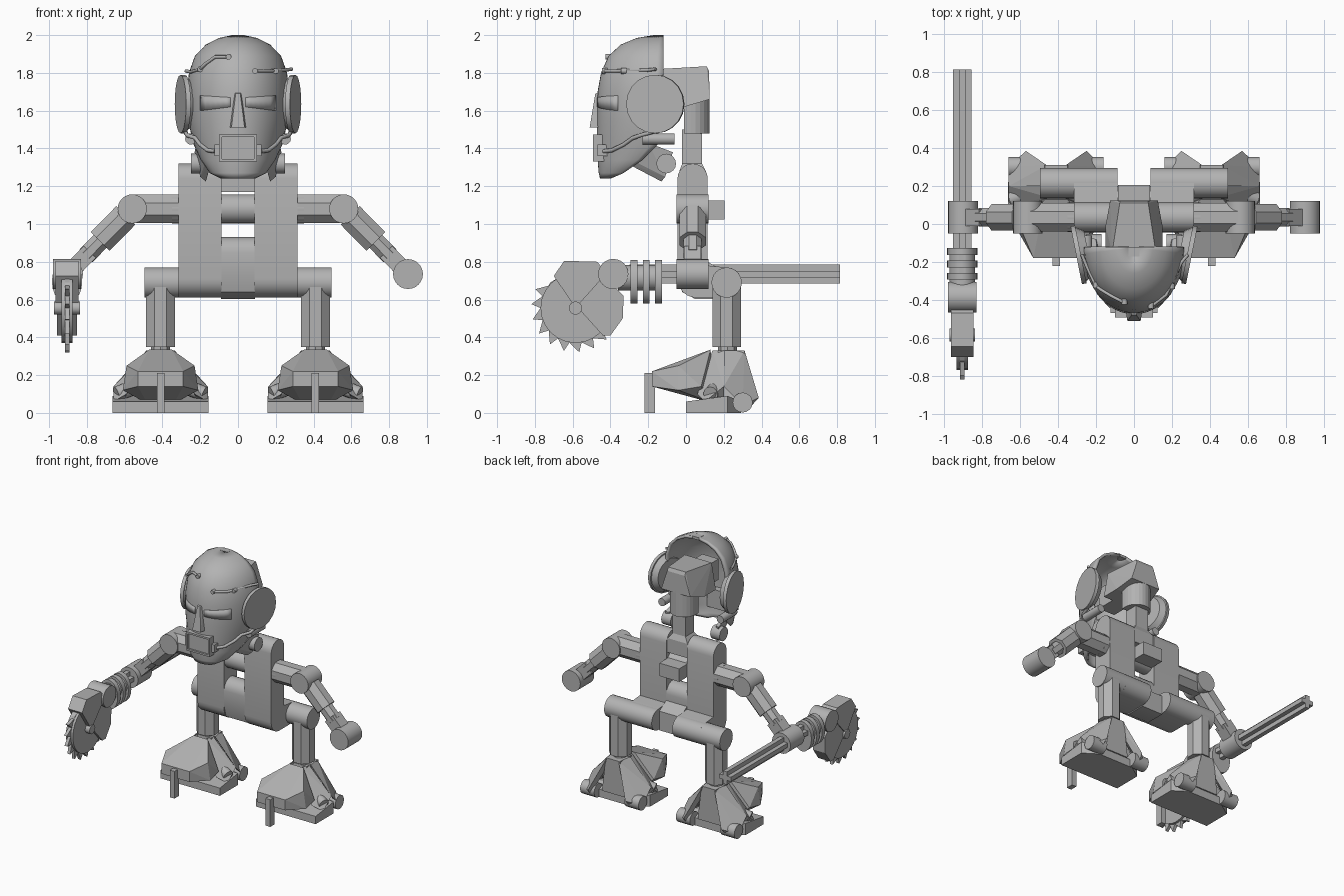
import bpy, bmesh, math
from mathutils import Vector, Matrix

if "Cube" in bpy.data.objects:
    bpy.data.objects.remove(bpy.data.objects["Cube"])

grey = bpy.data.materials.new("plain_grey")
grey.diffuse_color = (0.45, 0.45, 0.45, 1)
grey.use_nodes = True
grey.node_tree.nodes["Principled BSDF"].inputs["Base Color"].default_value = grey.diffuse_color


def finish(name, bm, smooth=False, recalc=True):
    if recalc:
        bmesh.ops.recalc_face_normals(bm, faces=bm.faces)
    me = bpy.data.meshes.new(name)
    bm.to_mesh(me)
    bm.free()
    ob = bpy.data.objects.new(name, me)
    bpy.context.collection.objects.link(ob)
    me.materials.append(grey)
    if smooth:
        bpy.ops.object.select_all(action='DESELECT')
        ob.select_set(True)
        bpy.context.view_layer.objects.active = ob
        bpy.ops.object.shade_smooth_by_angle(angle=math.radians(35))
    return ob


def cyl(name, a, b, r, seg=24, r2=None, scale=(1, 1), turn=0):
    a, b = Vector(a), Vector(b)
    bm = bmesh.new()
    bmesh.ops.create_cone(bm, cap_ends=True, segments=seg, radius1=r,
                          radius2=r if r2 is None else r2, depth=(b - a).length)
    m = (b - a).to_track_quat('Z', 'Y').to_matrix().to_4x4()
    bm.transform(Matrix.Translation((a + b) / 2) @ m @ Matrix.Rotation(turn, 4, 'Z')
                 @ Matrix.Diagonal((scale[0], scale[1], 1, 1)))
    return finish(name, bm, seg > 8)


def hull(name, pts):
    bm = bmesh.new()
    for p in pts:
        bm.verts.new(p)
    bmesh.ops.convex_hull(bm, input=bm.verts)
    bmesh.ops.dissolve_limit(bm, angle_limit=0.02, verts=bm.verts, edges=bm.edges)
    return finish(name, bm)


def box(name, x0, x1, y0, y1, z0, z1):
    return hull(name, [(x, y, z) for x in (x0, x1) for y in (y0, y1) for z in (z0, z1)])


def prism(name, yz, x0, x1, smooth=False):
    """Extrude a side profile along x."""
    bm = bmesh.new()
    f = bm.faces.new([bm.verts.new((x0, y, z)) for y, z in yz])
    ext = bmesh.ops.extrude_face_region(bm, geom=[f])
    bmesh.ops.translate(bm, vec=(x1 - x0, 0, 0),
                        verts=[v for v in ext['geom'] if isinstance(v, bmesh.types.BMVert)])
    return finish(name, bm, smooth)


def arc(cy, cz, r, a0, a1, n=10):
    return [(cy + r * math.cos(math.radians(a0 + (a1 - a0) * i / n)),
             cz + r * math.sin(math.radians(a0 + (a1 - a0) * i / n))) for i in range(n + 1)]


def tube(name, pts, r):
    cu = bpy.data.curves.new(name, 'CURVE')
    cu.dimensions, cu.bevel_depth, cu.bevel_resolution = '3D', r, 2
    cu.use_fill_caps = True
    sp = cu.splines.new('POLY')
    sp.points.add(len(pts) - 1)
    for q, p in zip(sp.points, pts):
        q.co = (*p, 1)
    ob = bpy.data.objects.new(name, cu)
    bpy.context.collection.objects.link(ob)
    cu.materials.append(grey)
    bpy.ops.object.select_all(action='DESELECT')
    ob.select_set(True)
    bpy.context.view_layer.objects.active = ob
    bpy.ops.object.convert(target='MESH')


# Torso: two side panels, middle panel, axle, back peg and neck
side = arc(0.035, 1.24, 0.08, 0, 180) + arc(0.055, 0.71, 0.1, 180, 270, 6) \
    + arc(0.215, 0.69, 0.08, -90, 90) + [(0.115, 0.78)]
middle = arc(0.035, 0.85, 0.08, 0, 180) + [(-0.045, 0.73), (-0.02, 0.64), (0.05, 0.602),
                                          (0.2, 0.602), (0.2, 0.75), (0.115, 0.8)]
for s, n in ((1, "right"), (-1, "left")):
    prism("torso_panel_" + n, side, s * 0.088, s * 0.315, True)
prism("torso_middle", middle, -0.09, 0.09, True)
cyl("shoulder_axle", (-0.35, 0.035, 1.08), (0.35, 0.035, 1.08), 0.077)
box("back_peg", -0.085, 0.085, 0.09, 0.205, 1.025, 1.125)
box("neck_base", -0.088, 0.088, -0.035, 0.105, 1.17, 1.28)
hull("neck_taper", [(x, y, 1.28) for x in (-.085, .085) for y in (-.035, .105)]
     + [(x, y, 1.32) for x in (-.055, .055) for y in (-.02, .085)])
box("neck", -0.055, 0.055, -0.02, 0.085, 1.31, 1.5)

# Skull block behind the mask
hull("skull_top", [(s * x, y, z) for s in (-1, 1) for x, y, z in (
    (.115, -.15, 1.82), (.075, .11, 1.835), (.075, .122, 1.81), (.125, .125, 1.66),
    (.15, -.01, 1.62), (.15, -.15, 1.62))])
hull("skull_lower", [(0.1 * math.cos(a), 0.025 + 0.1 * math.sin(a), z) for z in (1.48, 1.68)
                     for a in [math.pi * i / 12 for i in range(13)]]
     + [(s * .1, -.01, z) for s in (-1, 1) for z in (1.48, 1.68)])
box("skull_link", -0.07, 0.07, -0.3, -0.1, 1.62, 1.78)

# Mask shell: rows of height, half width, front y, back y
rows = [(2.0, .03, -.17, -.12), (1.985, .10, -.26, -.12), (1.95, .17, -.345, -.12),
        (1.89, .228, -.41, -.12), (1.80, .26, -.45, -.12), (1.70, .27, -.468, -.13),
        (1.55, .265, -.472, -.14), (1.42, .235, -.472, -.15), (1.34, .198, -.468, -.23),
        (1.27, .15, -.462, -.33), (1.24, .09, -.455, -.40)]


def surf(x, z, out=0.0):
    """Point on the mask front at x and z."""
    for a, b in zip(rows, rows[1:]):
        if b[0] <= z <= a[0]:
            t = (a[0] - z) / (a[0] - b[0])
            w, f, k = [a[i] + (b[i] - a[i]) * t for i in (1, 2, 3)]
            return (x, k + (f - k) * math.sqrt(max(0, 1 - (x / w) ** 2)) - out, z)


def sheet(name, grid, thick, smooth=True):
    bm = bmesh.new()
    vs = [[bm.verts.new(p) for p in r] for r in grid]
    for a, b in zip(vs, vs[1:]):
        for i in range(len(a) - 1):
            bm.faces.new((a[i], b[i], b[i + 1], a[i + 1]))
    ob = finish(name, bm, smooth, recalc=False)
    m = ob.modifiers.new("thickness", 'SOLIDIFY')
    m.thickness, m.offset = thick, -1


N = 28
sheet("mask", [[(-w * math.cos(math.pi * i / N), k + (f - k) * math.sin(math.pi * i / N), z)
                for i in range(N + 1)] for z, w, f, k in rows], 0.02)
prism("crown_rim", [(-.12, 2.0), (-.17, 2.0), (-.17, 1.98), (-.12, 1.98)], -.03, .03)

# Eyes, nose and mouth
for s in (1, -1):
    cols = [(s * (.04 + .16 * i / 6), 1.67 + .01 * i / 6, 1.62 - .02 * i / 6) for i in range(7)]
    cols = cols if s > 0 else cols[::-1]
    sheet("eye", [[surf(x, t, .005) for x, t, b in cols],
                  [surf(x, b, .005) for x, t, b in cols]], 0.008)
hull("nose", [(s * x, y, z) for s in (-1, 1) for x, y, z in (
    (.012, -.48, 1.69), (.035, -.51, 1.51), (.02, -.45, 1.70), (.045, -.45, 1.51))])
box("mouth_plate", -.1, .1, -.478, -.40, 1.33, 1.475)
for z in (1.33, 1.461):
    box("mouth_frame", -.1, .1, -.492, -.46, z, z + .014)
for s in (-1, 1):
    box("mouth_frame", s * .1, s * .086, -.492, -.46, 1.33, 1.475)
    box("mouth_plug", s * .1, s * .125, -.468, -.41, 1.36, 1.42)

# Hoses on the mask
tube("forehead_hose_left", [(-.275, -.16, 1.81), surf(-.25, 1.805, .02), surf(-.2, 1.82, .012),
     surf(-.17, 1.85, .01), surf(-.12, 1.885, .01), surf(-.05, 1.885, .01)], .009)
tube("forehead_hose_right", [(.285, -.16, 1.82), surf(.25, 1.815, .02), surf(.17, 1.81, .01),
     surf(.09, 1.81, .01)], .009)
for x, z in ((-.05, 1.885), (.09, 1.81), (.2, 1.81), (-.2, 1.82)):
    p = Vector(surf(x, z, -.01))
    cyl("hose_stud", p, p - Vector((0, .03, 0)), .015, 12)
for s in (-1, 1):
    tube("cheek_hose", [surf(s * x, z, .012) for x, z in (
        (.12, 1.385), (.16, 1.39), (.2, 1.42), (.225, 1.455))] + [(s * .27, -.24, 1.47),
        (s * .28, -.17, 1.49)], .011)

# Ear discs, jaw flaps and jaw bolts
for s in (1, -1):
    c, n = Vector((s * .28, -.16, 1.635)), Vector((s, -.2, 0)).normalized()
    cyl("ear_disc", c, c + n * .025, .155, 20)
    cyl("ear_rim", c - n * .04, c, .12, 20, .145)
    hull("jaw_flap", [(s * x, y, z) for x, y, z in (
        (.14, -.33, 1.33), (.17, -.13, 1.225), (.2, -.11, 1.25), (.23, -.07, 1.38),
        (.22, -.2, 1.43), (.19, -.2, 1.43), (.20, -.08, 1.38), (.16, -.33, 1.36))])
    cyl("jaw_bolt", (s * .17, -.105, 1.32), (s * .25, -.105, 1.32), .052, 16)
    cyl("jaw_pin", (s * .25, -.23, 1.45), (s * .25, -.06, 1.45), .03, 12)

# Arms
for s in (1, -1):
    def at(t):
        return (s * (.56 + .34 * t), .035, 1.08 - .345 * t)
    q = math.pi / 8
    cyl("upper_arm", (s * .31, .035, 1.08), (s * .56, .035, 1.08), .082, 8, turn=q)
    cyl("elbow", (s * .56, -.05, 1.08), (s * .56, .12, 1.08), .077)
    cyl("forearm", at(.1), at(.5), .076, 8, turn=q)
    cyl("wrist", at(.45), at(.72), .052, 8, turn=q)
    cyl("hand_base", at(.66), at(.95), .064, 4, scale=(1, 1), turn=math.pi / 4)
    cyl("hand", (s * .9, -.05, .735), (s * .9, .12, .735), .079)

# Saw tool: cross rod, ribbed grip, joint, housing and blade
X = -.905
box("rod_tall", X - .017, X + .017, -.3, .815, .685, .785)
box("rod_wide", X - .05, X + .05, -.3, .815, .718, .752)
cyl("grip_core", (X, -.36, .715), (X, -.13, .715), .068, 16)
for y in (-.275, -.21, -.145):
    cyl("grip_rib", (X, y - .018, .695), (X, y + .018, .695), .115, 20, scale=(.7, 1))
cyl("saw_joint", (-.98, -.385, .735), (-.83, -.385, .735), .08)
prism("saw_guard", [(-.7, .725), (-.645, .805), (-.47, .8), (-.42, .74), (-.585, .555)],
      X - .06, X + .06)
prism("saw_mount", [(-.585, .57), (-.45, .72), (-.37, .66), (-.33, .62), (-.335, .5),
                    (-.4, .41), (-.44, .41)], X - .052, X + .052)
teeth = []
for i in range(18):
    a = math.radians(140 + i * 20)
    for r, d in ((.185, 0), (.235 if i < 9 else .19, .26)):
        teeth.append((-.585 + r * math.cos(a + d), .555 + r * math.sin(a + d)))
prism("saw_blade", teeth, X - .012, X + .012)
cyl("saw_disc", (X - .03, -.585, .555), (X + .03, -.585, .555), .185, 24)
cyl("saw_hub", (X - .068, -.585, .555), (X + .068, -.585, .555), .035, 16)

# Legs and feet
for s in (1, -1):
    cx = s * .41

    def foot(name, pts, sides=(1, -1)):
        hull(name, [(cx + m * x, y, z) for m in sides for x, y, z in pts])
    cyl("hip", (s * .09, .215, .69), (s * .495, .215, .69), .08)
    cyl("thigh", (cx, .215, .35), (cx, .215, .69), .082, 8, turn=math.pi / 8)
    cyl("shin", (cx, .22, .05), (cx, .22, .38), .05, 8)
    foot("toe_armor", [(.06, .13, .335), (.09, -.02, .28), (.12, -.18, .22), (.12, -.18, .14),
                       (.18, -.04, .25), (.20, -.04, .12), (.07, .15, .05), (.19, .08, .14)])
    foot("toe_post", [(.02, y, z) for y in (-.22, -.165) for z in (0, .21)])
    foot("ankle_block", [(.06, .17, .33), (.06, .31, .33), (.1, .15, .06), (.1, .3, .06)])
    foot("sole", [(.255, 0, 0), (.255, 0, .06), (.255, .22, 0), (.255, .22, .09),
                  (.15, .29, 0), (.15, .29, .06)])
    for m in (1, -1):
        foot("heel_strut", [(.03, .25, .33), (.075, .20, .33), (.05, .31, .33), (.16, .385, .08),
                            (.25, .3, .04), (.25, .2, .14), (.17, .34, .03)], (m,))
        foot("side_strut", [(.04, .14, .33), (.06, .2, .33), (.18, .06, .1), (.25, .1, .06),
                            (.25, .2, .14), (.2, .2, .06)], (m,))
        cyl("heel_roller", (cx + m * .13, .3, .055), (cx + m * .25, .3, .055), .053, 16)
        cyl("side_roller", (cx + m * .15, .16, .13), (cx + m * .235, .13, .1), .04, 12)
